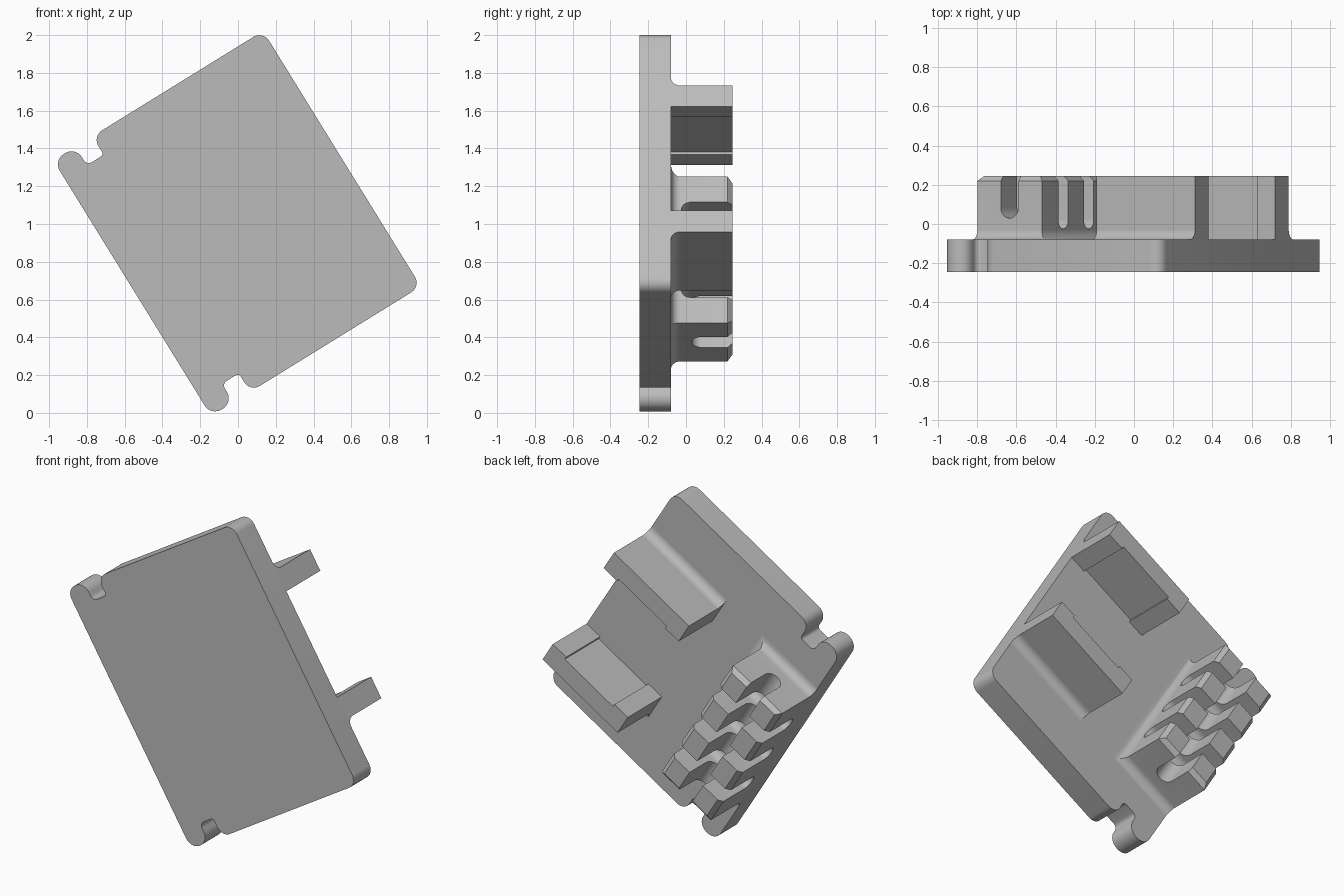
import bpy, bmesh, math
from mathutils import Vector

if "Cube" in bpy.data.objects:
    bpy.data.objects.remove(bpy.data.objects["Cube"])

TILT = math.radians(31.7)
C, S = math.cos(TILT), math.sin(TILT)
BACK, TIP = -0.08, 0.245          # back of the plate, tip of the fittings
OUTER, RIGHT = -0.655, 0.65       # long edges of the plate
HALF = 0.455                      # half span of the fittings

grey = bpy.data.materials.new("light grey")
grey.use_nodes = True
grey.diffuse_color = (0.5, 0.5, 0.5, 1)
grey.node_tree.nodes["Principled BSDF"].inputs["Base Color"].default_value = (0.5, 0.5, 0.5, 1)


def place(u, v, d):
    """Plate coordinates (short side, long side, depth) to world."""
    v += 0.005
    return Vector((u * C - v * S, d, 1 + u * S + v * C))


def loft(name, rings):
    """Closed solid through rings of (u, v, d) points."""
    bm = bmesh.new()
    loops = [[bm.verts.new(place(*p)) for p in ring] for ring in rings]
    n = len(loops[0])
    for a, b in zip(loops, loops[1:]):
        for i in range(n):
            j = (i + 1) % n
            bm.faces.new((a[i], a[j], b[j], b[i]))
    bm.faces.new(loops[0])
    bm.faces.new(loops[-1])
    bmesh.ops.recalc_face_normals(bm, faces=bm.faces)
    mesh = bpy.data.meshes.new(name)
    bm.to_mesh(mesh)
    bm.free()
    mesh.materials.append(grey)
    obj = bpy.data.objects.new(name, mesh)
    bpy.context.collection.objects.link(obj)
    return obj


def activate(obj):
    bpy.ops.object.select_all(action='DESELECT')
    obj.select_set(True)
    bpy.context.view_layer.objects.active = obj


def smooth(obj):
    activate(obj)
    bpy.ops.object.shade_smooth_by_angle(angle=math.radians(25))


def rounded(corners, steps=8):
    """Round each square corner (u, v, radius) of an outline."""
    out = []
    for i, (u, v, r) in enumerate(corners):
        p = Vector((u, v))
        to_prev = (Vector(corners[i - 1][:2]) - p).normalized()
        to_next = (Vector(corners[(i + 1) % len(corners)][:2]) - p).normalized()
        centre = p + r * (to_prev + to_next)
        for k in range(steps + 1):
            t = math.pi / 2 * k / steps
            out.append(centre - r * (to_next * math.cos(t) + to_prev * math.sin(t)))
    return out


# Plate with a rounded notch beside each outer tab
half_outline = [(RIGHT, 0.795, 0.06), (-0.412, 0.795, 0.06), (-0.412, 0.68, 0.02),
                (-0.517, 0.68, 0.03), (-0.517, 0.795, 0.065), (OUTER, 0.795, 0.065)]
outline = rounded(half_outline + [(u, -v, r) for u, v, r in reversed(half_outline)])
smooth(loft("plate", [[(p.x, p.y, d) for p in outline] for d in (-0.245, BACK)]))

# Two facing brackets with end pads and an outer fillet
LOW, PAD, R = 0.06, 0.105, 0.05
for side, label in ((1, "upper"), (-1, "lower")):
    inner, recess = 0.324, 0.342
    plan = [(LOW, HALF), (RIGHT, HALF), (RIGHT, inner), (RIGHT - PAD, inner),
            (RIGHT - PAD, recess), (LOW + PAD, recess), (LOW + PAD, inner), (LOW, inner)]
    loft(label + "_bracket", [[(u, side * v, d) for u, v in plan] for d in (BACK, TIP)])
    section = [(HALF, BACK)]
    for k in range(9):
        t = math.pi / 2 * k / 8
        section.append((HALF + R - R * math.sin(t), BACK + R - R * math.cos(t)))
    smooth(loft(label + "_bracket_fillet",
                [[(u, side * v, d) for v, d in section] for u in (LOW, RIGHT)]))

# Comb block: mitred fillet at the foot, chamfered tip
INNER = -0.268


def block_ring(grow, outer_grow, d):
    u0, u1, v = OUTER - outer_grow, INNER + grow, HALF + grow
    return [(u0, -v, d), (u1, -v, d), (u1, v, d), (u0, v, d)]


rings = []
for k in range(9):
    t = math.pi / 2 * k / 8
    rings.append(block_ring(R - R * math.sin(t), 0, BACK + R - R * math.cos(t)))
rings += [block_ring(0, 0, 0.22), block_ring(-0.025, -0.025, TIP)]
comb = loft("comb", rings)


def slot_section(centre, r, bottom):
    arc = [(centre + r * math.cos(a), bottom + r + r * math.sin(a))
           for a in (math.pi + math.pi * k / 12 for k in range(13))]
    return arc + [(centre + r, 0.4), (centre - r, 0.4)]


# Slots: one lengthwise, three across, leaving two rows of four teeth
cutters = [loft("long_slot_cutter", [[(u, v, d) for u, d in slot_section(-0.462, 0.053, 0.03)]
                                     for v in (-0.7, 0.7)])]
for i in (-1, 0, 1):
    cutters.append(loft("cross_slot_cutter", [[(u, v, d) for v, d in
                                               slot_section(i * 0.248, 0.048, -0.025)]
                                              for u in (-0.9, -0.1)]))
for cutter in cutters:
    cutter.hide_render = True
    mod = comb.modifiers.new("slot", 'BOOLEAN')
    mod.operation = 'DIFFERENCE'
    mod.solver = 'EXACT'
    mod.object = cutter
    activate(comb)
    bpy.ops.object.modifier_apply(modifier=mod.name)
    bpy.data.objects.remove(cutter)
smooth(comb)
